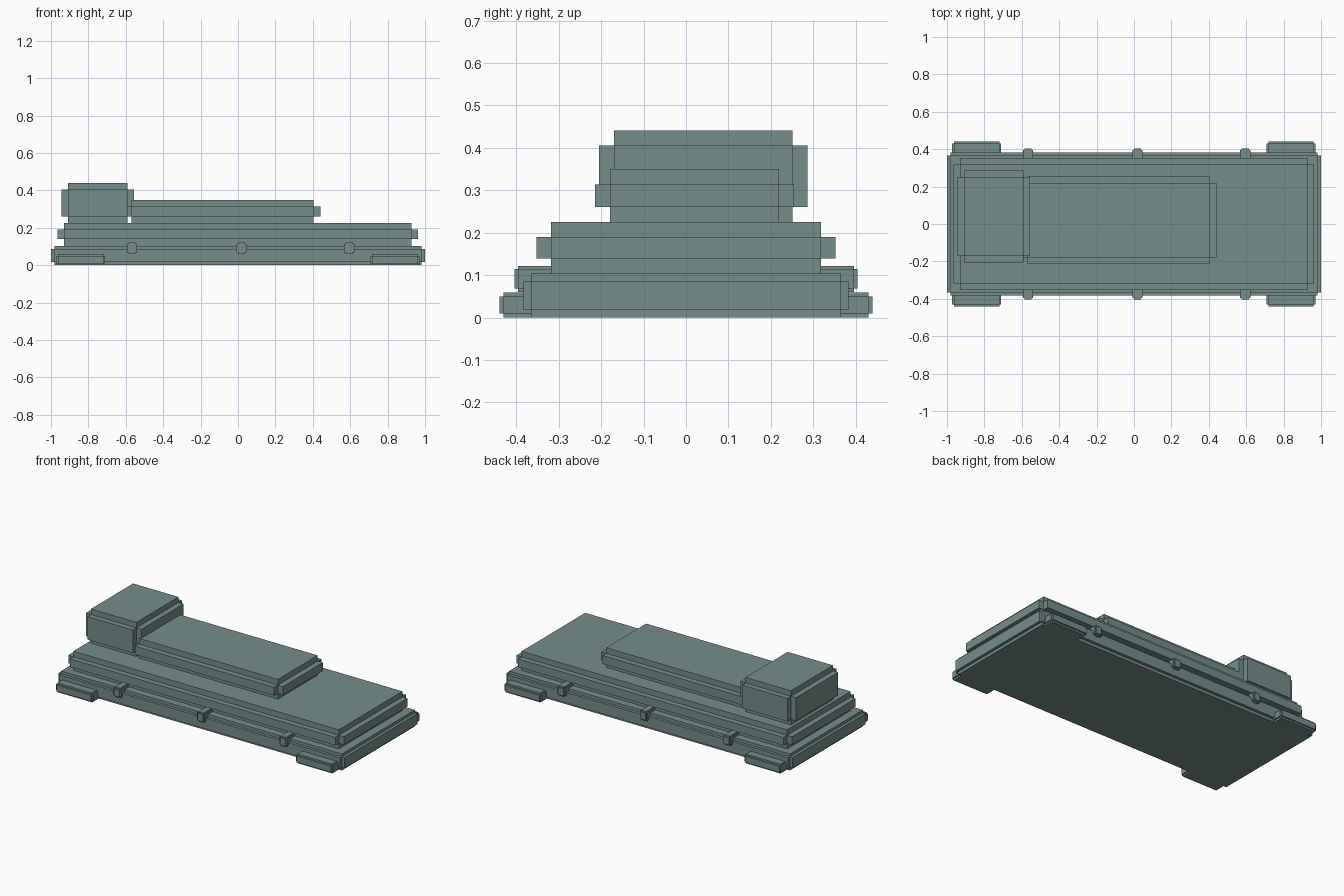
import bpy, bmesh
from mathutils import Vector

if "Cube" in bpy.data.objects:
    bpy.data.objects.remove(bpy.data.objects["Cube"])

paint = bpy.data.materials.new("grey_green_paint")
paint.diffuse_color = (0.18, 0.27, 0.26, 1)
paint.use_nodes = True
paint.node_tree.nodes["Principled BSDF"].inputs["Base Color"].default_value = paint.diffuse_color


def stepped_block(name, x, y, z, step):
    """Block with square notched edges: a core box whose six faces are pushed out."""
    lo = Vector((x[0], y[0], z[0]))
    hi = Vector((x[1], y[1], z[1]))
    core = hi - lo - Vector((2 * step,) * 3)
    centre = (lo + hi) / 2
    bm = bmesh.new()
    bmesh.ops.create_cube(bm, size=1)
    for v in bm.verts:
        v.co = Vector([v.co[i] * core[i] + centre[i] for i in range(3)])
    bm.normal_update()
    pushed = bmesh.ops.extrude_discrete_faces(bm, faces=bm.faces[:])["faces"]
    bm.normal_update()
    for f in pushed:
        bmesh.ops.translate(bm, verts=f.verts[:], vec=f.normal * step)
    bmesh.ops.recalc_face_normals(bm, faces=bm.faces[:])
    mesh = bpy.data.meshes.new(name)
    bm.to_mesh(mesh)
    bm.free()
    mesh.materials.append(paint)
    obj = bpy.data.objects.new(name, mesh)
    bpy.context.collection.objects.link(obj)
    return obj


# Stacked tiers, from the ground up
stepped_block("base_slab", (-1.0, 1.0), (-0.383, 0.383), (0.0, 0.104), 0.018)
stepped_block("main_deck", (-0.965, 0.963), (-0.353, 0.353), (0.104, 0.225), 0.035)
stepped_block("upper_deck", (-0.605, 0.44), (-0.215, 0.255), (0.225, 0.35), 0.036)
stepped_block("rear_block", (-0.945, -0.557), (-0.205, 0.286), (0.225, 0.441), 0.035)

# Feet at the four corners
for side, s in (("front", -1), ("back", 1)):
    for end, cx in (("left", -0.841), ("right", 0.839)):
        stepped_block(f"foot_{side}_{end}", (cx - 0.131, cx + 0.131),
                      sorted((s * 0.34, s * 0.44)), (0.0, 0.059), 0.01)

# Cross bars running through the base, their ends showing on both long sides
for i, cx in enumerate((-0.566, 0.019, 0.595)):
    stepped_block(f"cross_bar_{i + 1}", (cx - 0.027, cx + 0.027),
                  (-0.404, 0.404), (0.06, 0.122), 0.008)
